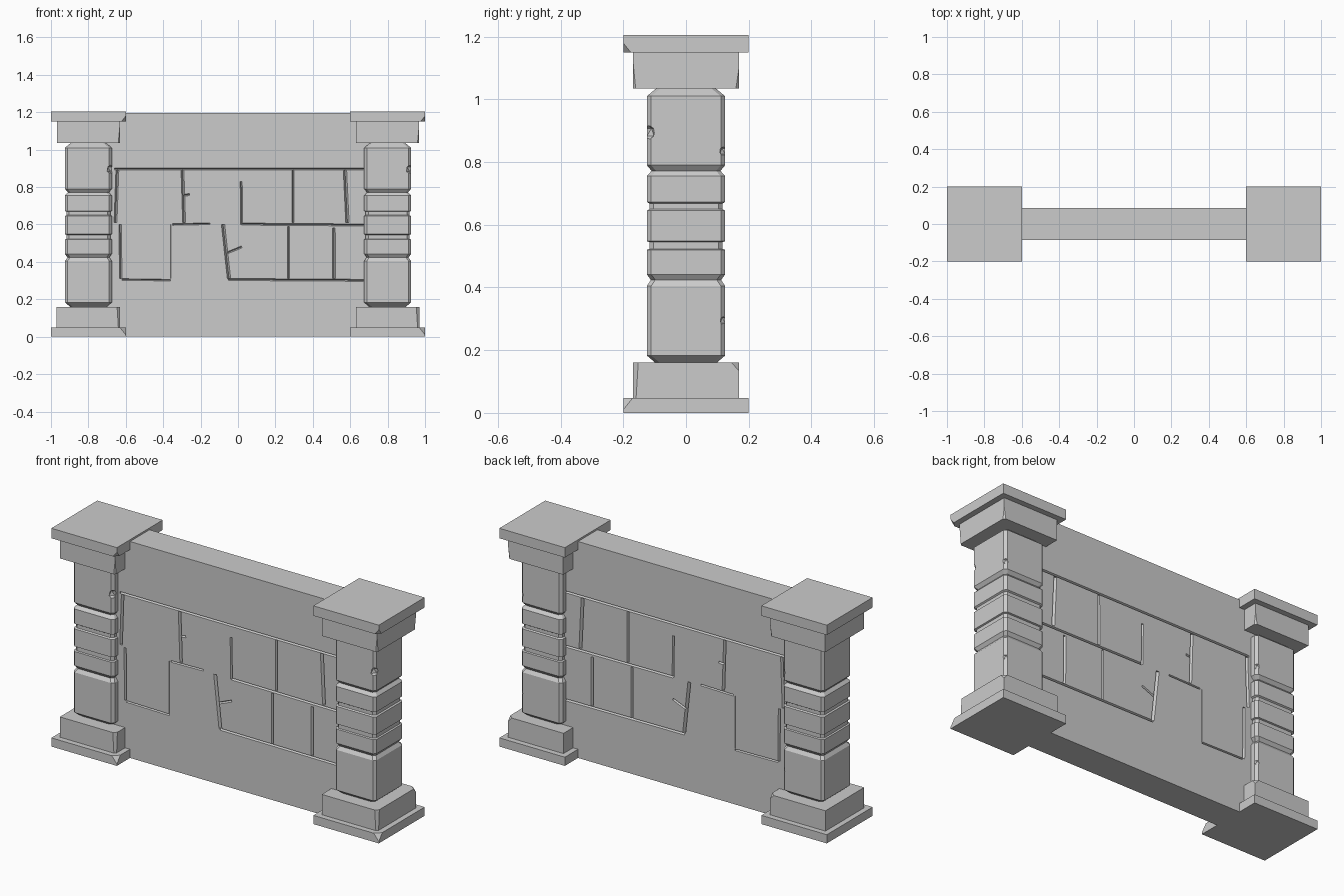
import bpy, bmesh
from mathutils import Vector

if "Cube" in bpy.data.objects:
    bpy.data.objects.remove(bpy.data.objects["Cube"])


def finish(bm, name, x=0):
    bmesh.ops.recalc_face_normals(bm, faces=bm.faces)
    me = bpy.data.meshes.new(name)
    bm.to_mesh(me)
    bm.free()
    ob = bpy.data.objects.new(name, me)
    ob.location.x = x
    bpy.context.collection.objects.link(ob)
    return ob


def block(name, half, z0, z1, chips=()):
    """Box with corners sliced off; each chip is (point on plane, outward normal)."""
    hx, hy = half
    bm = bmesh.new()
    bmesh.ops.create_cube(bm, size=1)
    for v in bm.verts:
        v.co = (v.co.x * 2 * hx, v.co.y * 2 * hy, z0 + (v.co.z + 0.5) * (z1 - z0))
    for co, no in chips:
        bmesh.ops.bisect_plane(bm, geom=bm.verts[:] + bm.edges[:] + bm.faces[:],
                               plane_co=co, plane_no=no, clear_outer=True)
        bmesh.ops.holes_fill(bm, edges=[e for e in bm.edges if e.is_boundary])
    return finish(bm, name)


def carve(ob, cutter):
    """Subtract the cutter and remove it."""
    mod = ob.modifiers.new("carve", 'BOOLEAN')
    mod.operation, mod.solver, mod.object = 'DIFFERENCE', 'EXACT', cutter
    mod.use_self = True
    cutter.hide_render = True
    bpy.context.view_layer.objects.active = ob
    bpy.ops.object.modifier_apply(modifier=mod.name)
    bpy.data.objects.remove(cutter)


# Wall panel
wall = block("wall_panel", (0.8, 0.085), 0, 1.195)

# Masonry joints: x0, z0, x1, z1, half width
joints = [
    (-0.66, 0.897, 0.7, 0.897, 0.006), (-0.35, 0.6, -0.15, 0.604, 0.005),
    (0.02, 0.602, 0.7, 0.597, 0.006), (-0.62, 0.306, -0.36, 0.302, 0.005),
    (-0.05, 0.306, 0.7, 0.301, 0.006),
    (-0.645, 0.89, -0.655, 0.61, 0.008), (-0.297, 0.89, -0.288, 0.61, 0.008),
    (0.017, 0.83, 0.02, 0.6, 0.006), (0.295, 0.89, 0.294, 0.61, 0.006),
    (0.572, 0.89, 0.585, 0.61, 0.009),
    (-0.63, 0.6, -0.627, 0.31, 0.007), (-0.36, 0.6, -0.36, 0.31, 0.002),
    (-0.08, 0.6, -0.048, 0.31, 0.009), (0.27, 0.59, 0.27, 0.31, 0.006),
    (0.512, 0.58, 0.514, 0.31, 0.008),
    (-0.295, 0.755, -0.26, 0.76, 0.006), (-0.065, 0.445, 0.02, 0.48, 0.006),
]
for side in (-1, 1):
    bm = bmesh.new()
    for x0, z0, x1, z1, w in joints:
        a, b = Vector((x0, 0, z0)), Vector((x1, 0, z1))
        d = (b - a).normalized()
        n = Vector((-d.z, 0, d.x)) * w * 1.3
        out, deep = Vector((0, side * 0.09, 0)), Vector((0, side * (0.083 - 1.6 * w), 0))
        pts = [a + n + out, a - n + out, b + n + out, b - n + out, a + deep, b + deep]
        bmesh.ops.convex_hull(bm, input=[bm.verts.new(p) for p in pts])
    carve(wall, finish(bm, "joint_cutter"))

# Pillar base and capital blocks, with broken corners
parts = [
    block("pillar_plinth", (0.2, 0.2), 0, 0.048,
          [((0.188, -0.188, 0.04), (1, -1, 0.8))]),
    block("pillar_base", (0.17, 0.169), 0.048, 0.16,
          [((0.163, -0.163, 0.1), (1, -1, 0.06)), ((0.16, 0.16, 0.155), (1, 1, 0.9))]),
    block("pillar_capital", (0.168, 0.169), 1.035, 1.15,
          [((0.165, 0.166, 1.06), (1, 1, -0.15)), ((0.165, -0.166, 1.06), (1, -1, -0.1))]),
    block("pillar_cap", (0.2, 0.2), 1.15, 1.205,
          [((0.19, -0.19, 1.155), (1, -1, -0.8))]),
]

# Pillar shaft: chamfered square rings stacked as (height, half width)
rings = [(0.16, 0.098), (0.183, 0.125), (0.405, 0.125), (0.424, 0.112), (0.442, 0.125),
         (0.52, 0.125), (0.523, 0.117), (0.545, 0.117), (0.548, 0.125), (0.645, 0.125),
         (0.65, 0.117), (0.668, 0.117), (0.673, 0.125), (0.755, 0.125), (0.772, 0.11),
         (0.79, 0.125), (1.01, 0.125), (1.035, 0.095)]
bm = bmesh.new()
loops = []
for z, h in rings:
    k = h - 0.014
    outline = [(h, -k), (h, k), (k, h), (-k, h), (-h, k), (-h, -k), (-k, -h), (k, -h)]
    loops.append([bm.verts.new((x, y, z)) for x, y in outline])
for lo, hi in zip(loops, loops[1:]):
    for i in range(8):
        bm.faces.new((lo[i], lo[(i + 1) % 8], hi[(i + 1) % 8], hi[i]))
bm.faces.new(loops[0])
bm.faces.new(loops[-1])
shaft = finish(bm, "pillar_shaft")

# Chips knocked out of the shaft corners
for x, y, z, r in [(0.125, -0.125, 0.895, 0.028), (0.125, 0.125, 0.835, 0.02),
                   (0.125, 0.125, 0.295, 0.018)]:
    bm = bmesh.new()
    bmesh.ops.create_icosphere(bm, subdivisions=1, radius=r)
    bmesh.ops.translate(bm, vec=(x, y, z), verts=bm.verts)
    carve(shaft, finish(bm, "chip_cutter"))
parts.append(shaft)

# Same pillar at both ends of the wall
for ob in parts:
    twin = ob.copy()
    twin.name = ob.name + "_right"
    bpy.context.collection.objects.link(twin)
    ob.name += "_left"
    ob.location.x, twin.location.x = -0.8, 0.8
